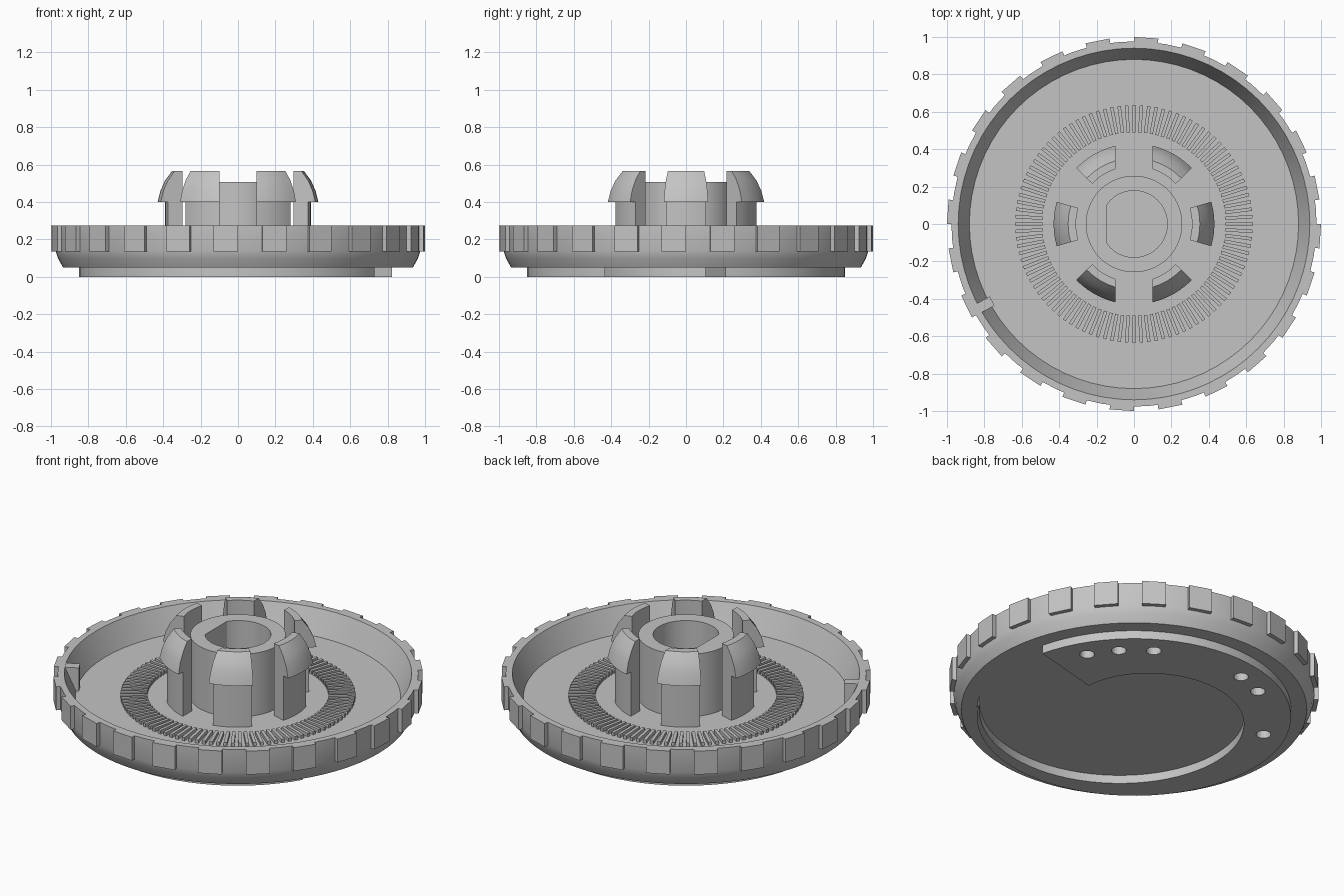
import bpy, bmesh
from math import radians, degrees, cos, sin, acos, pi
from mathutils import Matrix

if "Cube" in bpy.data.objects:
    bpy.data.objects.remove(bpy.data.objects["Cube"])

grey = bpy.data.materials.new("plain grey")
grey.use_nodes = True
grey.diffuse_color = (0.55, 0.55, 0.55, 1)
grey.node_tree.nodes["Principled BSDF"].inputs["Base Color"].default_value = grey.diffuse_color

FLOOR, RIM = 0.135, 0.275


def finish(name, bm, smooth=True):
    bmesh.ops.remove_doubles(bm, verts=bm.verts, dist=1e-5)
    loose = [e for e in bm.edges if e.is_wire]
    bmesh.ops.delete(bm, geom=loose, context="EDGES")
    bmesh.ops.recalc_face_normals(bm, faces=bm.faces)
    mesh = bpy.data.meshes.new(name)
    bm.to_mesh(mesh)
    bm.free()
    mesh.materials.append(grey)
    obj = bpy.data.objects.new(name, mesh)
    bpy.context.collection.objects.link(obj)
    bpy.ops.object.select_all(action="DESELECT")
    obj.select_set(True)
    bpy.context.view_layer.objects.active = obj
    if smooth:
        bpy.ops.object.shade_smooth_by_angle(angle=radians(30))
    return obj


def sweep(bm, section, steps, ring=False):
    """section(t) gives a closed loop of (radius, degrees, height) for t in 0..1"""
    loops = []
    for i in range(steps if ring else steps + 1):
        loops.append([bm.verts.new((r * cos(radians(a)), r * sin(radians(a)), z))
                      for r, a, z in section(i / steps)])
    n = len(loops[0])
    for i in range(steps):
        p, q = loops[i], loops[(i + 1) % len(loops)]
        for j in range(n):
            k = (j + 1) % n
            bm.faces.new((p[j], p[k], q[k], q[j]))
    if not ring:
        bm.faces.new(loops[0])
        bm.faces.new(loops[-1])


# Solid-floored dish with a sloping inner wall
dish_profile = [(0, 0.05), (0.935, 0.05), (0.963, 0.1), (0.976, 0.14), (0.976, RIM),
                (0.94, RIM), (0.88, FLOOR), (0, FLOOR)]
bm = bmesh.new()
sweep(bm, lambda t: [(r, 360 * t, z) for r, z in dish_profile], 72, True)
dish = finish("dish", bm)

# Grip blocks around the rim
bm = bmesh.new()
for k in range(24):
    a = 15 * k - 7.5
    sweep(bm, lambda t: [(r, a + 7.5 * t, z) for r, z in
                         ((0.96, FLOOR), (1, FLOOR), (1, RIM), (0.96, RIM))], 1)
finish("grip_blocks", bm, False)

# Ring of fine radial teeth
bm = bmesh.new()
for k in range(100):
    place = (Matrix.Rotation(2 * pi * k / 100, 4, "Z")
             @ Matrix.Translation((0.5625, 0, FLOOR + 0.005))
             @ Matrix.Diagonal((0.145, 0.018, 0.03, 1)))
    bmesh.ops.create_cube(bm, size=1, matrix=place)
finish("radial_teeth", bm, False)

# Hub with a D-shaped bore
def hub_section(t):
    a = 360 * t
    c = cos(radians(a))
    bore = min(0.178, 0.145 / -c) if c < -0.1 else 0.178
    return [(bore, a, 0.12), (0.258, a, 0.12), (0.258, a, 0.507), (bore, a, 0.507)]

bm = bmesh.new()
sweep(bm, hub_section, 72, True)
finish("hub", bm)

# Six snap clips
clip_profile = [(0.31, 0.12), (0.39, 0.12), (0.39, 0.4), (0.43, 0.4),
                (0.415, 0.46), (0.39, 0.515), (0.352, 0.567), (0.31, 0.567)]

def diagonal_angle(r, t):
    return 44 + t * (degrees(acos(0.1 / r)) - 44)

def side_angle(r, t):
    return 32 * t - 16

bm = bmesh.new()
for turn, flip, angle in ((0, 1, diagonal_angle), (180, -1, diagonal_angle),
                          (0, -1, diagonal_angle), (180, 1, diagonal_angle),
                          (0, 1, side_angle), (180, 1, side_angle)):
    sweep(bm, lambda t: [(r, turn + flip * angle(r, t), z) for r, z in clip_profile], 6)
finish("snap_clips", bm)

# Stop tab on the inner wall
bm = bmesh.new()
bmesh.ops.create_cube(bm, size=1, matrix=Matrix.Rotation(radians(208.5), 4, "Z")
                      @ Matrix.Translation((0.908, 0, 0.197))
                      @ Matrix.Diagonal((0.09, 0.055, 0.154, 1)))
finish("stop_tab", bm, False)

# Spiral cam under the dish: a wide step narrowing to a thin tail
def cam_section(t):
    a = 14.3 + 315 * t
    inside = 0.42 + 0.426 * t
    return [(inside, a, 0), (0.85, a, 0), (0.85, a, 0.055), (inside, a, 0.055)]

bm = bmesh.new()
sweep(bm, cam_section, 66)
cam = finish("spiral_cam", bm)

# Blind holes through the cam into the dish
bm = bmesh.new()
for a in (29.5, 43.5, 58.5, 103, 117.5, 155):
    bmesh.ops.create_cone(bm, cap_ends=True, segments=20, radius1=0.04, radius2=0.04, depth=0.13,
                          matrix=Matrix.Rotation(radians(a), 4, "Z") @ Matrix.Translation((0.725, 0, 0.04)))
cutter = finish("hole_cutter", bm, False)
cutter.hide_render = True
for obj in (dish, cam):
    mod = obj.modifiers.new("holes", "BOOLEAN")
    mod.operation = "DIFFERENCE"
    mod.solver = "EXACT"
    mod.object = cutter
    bpy.context.view_layer.objects.active = obj
    bpy.ops.object.modifier_apply(modifier=mod.name)
bpy.data.objects.remove(cutter)
